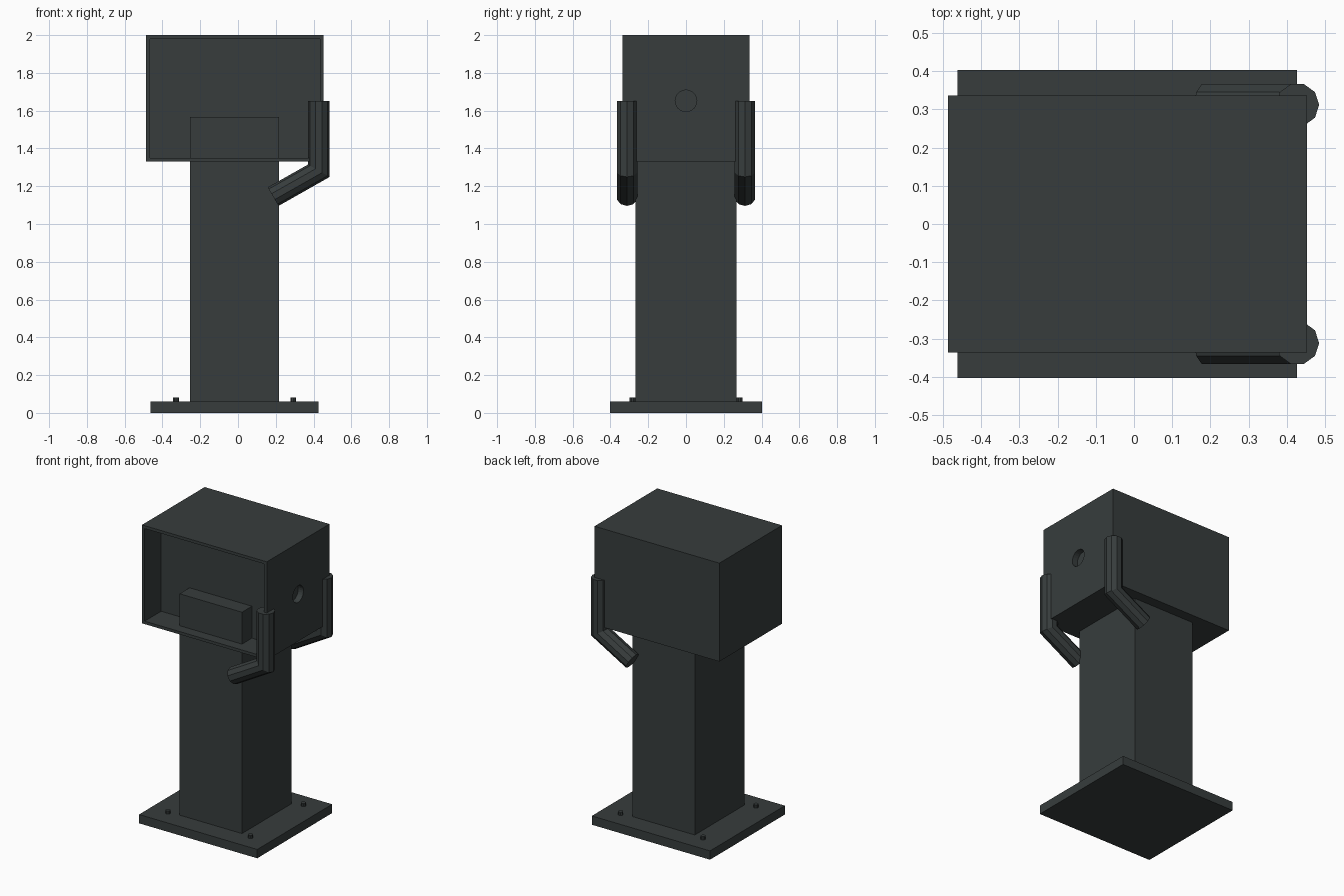
import bpy, bmesh, math

if "Cube" in bpy.data.objects:
    bpy.data.objects.remove(bpy.data.objects["Cube"])

mat = bpy.data.materials.new("dark slate grey")
mat.diffuse_color = (0.038, 0.046, 0.046, 1)
mat.use_nodes = True
mat.node_tree.nodes["Principled BSDF"].inputs["Base Color"].default_value = mat.diffuse_color


def add(name, bm):
    bmesh.ops.recalc_face_normals(bm, faces=bm.faces)
    me = bpy.data.meshes.new(name)
    bm.to_mesh(me)
    bm.free()
    me.materials.append(mat)
    ob = bpy.data.objects.new(name, me)
    bpy.context.collection.objects.link(ob)
    return ob


def box_bm(x0, x1, y0, y1, z0, z1):
    bm = bmesh.new()
    bmesh.ops.create_cube(bm, size=1)
    for v in bm.verts:
        v.co = (x0 if v.co.x < 0 else x1, y0 if v.co.y < 0 else y1, z0 if v.co.z < 0 else z1)
    return bm


def cylinder(name, loc, r, depth, sides, along_x=False):
    bm = bmesh.new()
    bmesh.ops.create_cone(bm, cap_ends=True, segments=sides, radius1=r, radius2=r, depth=depth)
    ob = add(name, bm)
    ob.location = loc
    if along_x:
        ob.rotation_euler.y = math.pi / 2
    return ob


# base plate and column (its top shows inside the head)
add("base_plate", box_bm(-0.463, 0.427, -0.403, 0.403, 0, 0.06))
add("column", box_bm(-0.253, 0.217, -0.267, 0.267, 0.06, 1.567))

# anchor bolts
for x in (-0.328, 0.293):
    for y in (-0.284, 0.284):
        cylinder("anchor_bolt", (x, y, 0.0685), 0.016, 0.027, 10)

# head with a recessed front
bm = box_bm(-0.487, 0.453, -0.337, 0.337, 1.33, 2.0)
bm.faces.ensure_lookup_table()
bmesh.ops.recalc_face_normals(bm, faces=bm.faces)
front = min(bm.faces, key=lambda f: f.calc_center_median().y)
bmesh.ops.inset_region(bm, faces=[front], thickness=0.028)
res = bmesh.ops.extrude_discrete_faces(bm, faces=[front])
for v in res["faces"][0].verts:
    v.co.y = -0.16
head = add("head", bm)

# round socket in the right side
cutter = cylinder("socket_cutter", (0.453, 0, 1.652), 0.057, 0.08, 24, True)
mod = head.modifiers.new("socket", 'BOOLEAN')
mod.operation = 'DIFFERENCE'
mod.object = cutter
mod.solver = 'EXACT'
cutter.hide_render = True
bpy.context.view_layer.objects.active = head
head.select_set(True)
bpy.ops.object.modifier_apply(modifier="socket")
bpy.data.objects.remove(cutter)

# bent ten-sided hose holders: (centre x, centre z, across x, across z)
rings = [(0.428, 1.652, 1, 0),
         (0.428, 1.282, 1, -math.tan(math.radians(30))),
         (0.186, 1.145, 0.5, -0.866)]
N, R = 10, 0.057
for side in (-1, 1):
    bm = bmesh.new()
    loops = []
    for cx, cz, ux, uz in rings:
        loop = []
        for i in range(N):
            a = 2 * math.pi * i / N
            c, s = R * math.cos(a), R * math.sin(a)
            loop.append(bm.verts.new((cx + c * ux, side * 0.312 + s, cz + c * uz)))
        loops.append(loop)
    for a, b in zip(loops, loops[1:]):
        for i in range(N):
            j = (i + 1) % N
            bm.faces.new((a[i], a[j], b[j], b[i]))
    bm.faces.new(loops[0])
    bm.faces.new(loops[-1])
    add("side_arm", bm)
